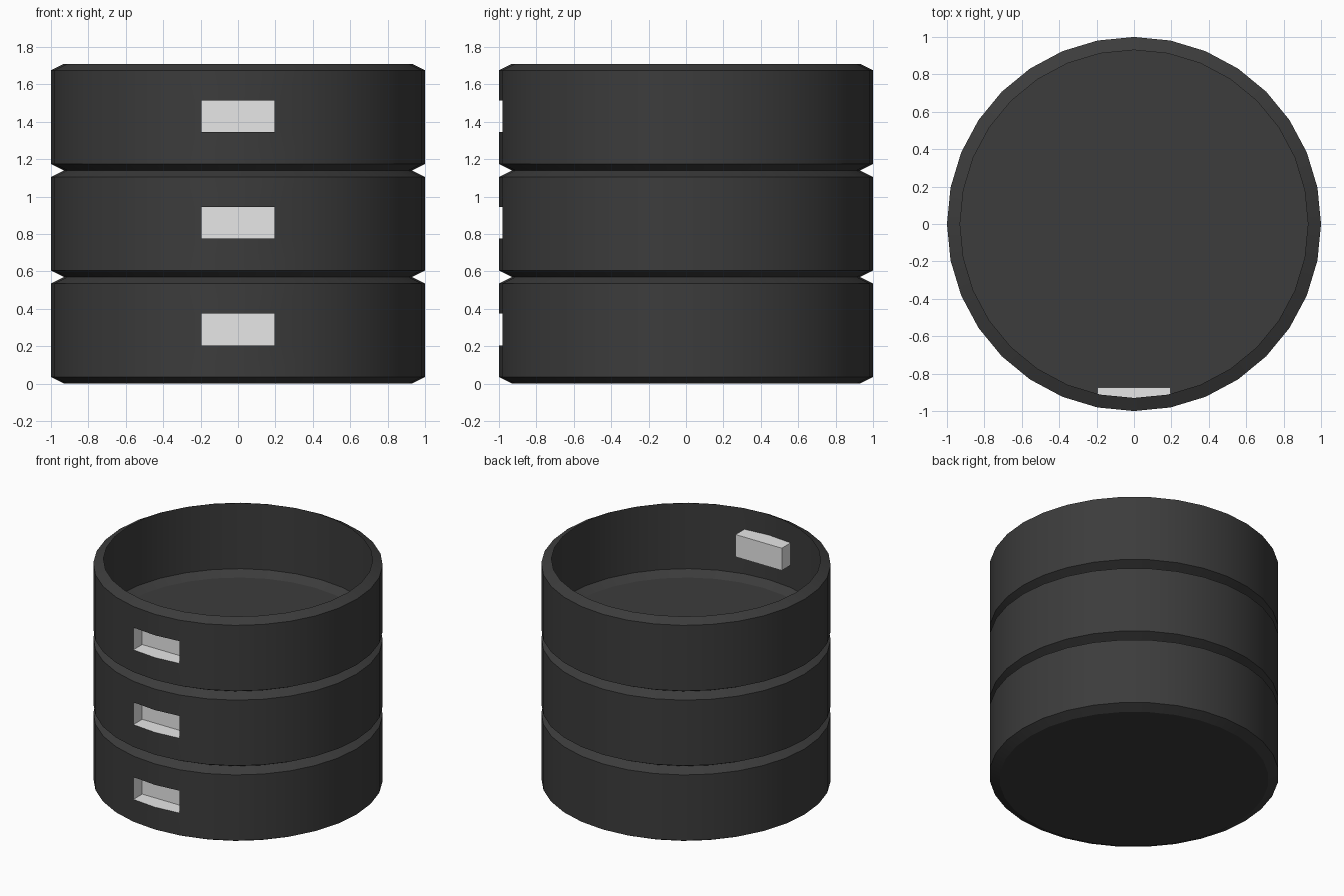
import bpy, bmesh, math

if "Cube" in bpy.data.objects:
    bpy.data.objects.remove(bpy.data.objects["Cube"], do_unlink=True)


def make_material(name, value):
    mat = bpy.data.materials.new(name)
    mat.use_nodes = True
    color = (value, value, value, 1)
    mat.diffuse_color = color
    mat.node_tree.nodes["Principled BSDF"].inputs["Base Color"].default_value = color
    return mat


charcoal = make_material("charcoal", 0.045)
pale_grey = make_material("pale grey", 0.8)

SIDES = 32
HEIGHT = 0.57
CHAMFER = 0.035
RIM = 0.93
SLOT_LOW, SLOT_HIGH = 0.205, 0.375
SLOT_BACK = -0.875


def make_tray(name, base):
    bm = bmesh.new()
    # Thin shell: chamfered rim, wall with a slot band, chamfered foot
    profile = [(RIM, 0), (1, CHAMFER), (1, SLOT_LOW), (1, SLOT_HIGH),
               (1, HEIGHT - CHAMFER), (RIM, HEIGHT)]
    rings = []
    for r, z in profile:
        ring = []
        for i in range(SIDES):
            a = math.tau * i / SIDES - math.pi / 2
            ring.append(bm.verts.new((r * math.cos(a), r * math.sin(a), z)))
        rings.append(ring)
    for level, (low, high) in enumerate(zip(rings, rings[1:])):
        for i in range(SIDES):
            if level == 2 and i in (0, SIDES - 1):
                continue  # slot opening at the front
            j = (i + 1) % SIDES
            bm.faces.new((low[i], low[j], high[j], high[i]))
    floor = bm.faces.new(rings[0][::-1])

    # Recessed label pocket behind the opening
    low = [rings[2][i] for i in (-1, 0, 1)]
    high = [rings[3][i] for i in (-1, 0, 1)]
    bl, br = (bm.verts.new((v.co.x, SLOT_BACK, SLOT_LOW)) for v in (low[0], low[2]))
    tl, tr = (bm.verts.new((v.co.x, SLOT_BACK, SLOT_HIGH)) for v in (high[0], high[2]))
    for verts in ((bl, br, tr, tl),
                  (low[0], low[1], low[2], br, bl),
                  (high[2], high[1], high[0], tl, tr),
                  (low[0], bl, tl, high[0]),
                  (br, low[2], high[2], tr)):
        bm.faces.new(verts).material_index = 1

    mesh = bpy.data.meshes.new(name)
    bm.to_mesh(mesh)
    bm.free()
    mesh.materials.append(charcoal)
    mesh.materials.append(pale_grey)
    obj = bpy.data.objects.new(name, mesh)
    obj.location.z = base
    bpy.context.collection.objects.link(obj)

    # Smooth round walls, crisp chamfers
    bpy.ops.object.select_all(action="DESELECT")
    obj.select_set(True)
    bpy.context.view_layer.objects.active = obj
    bpy.ops.object.shade_smooth_by_angle(angle=math.radians(20))


for level, name in enumerate(("bottom_tray", "middle_tray", "top_tray")):
    make_tray(name, level * HEIGHT)
